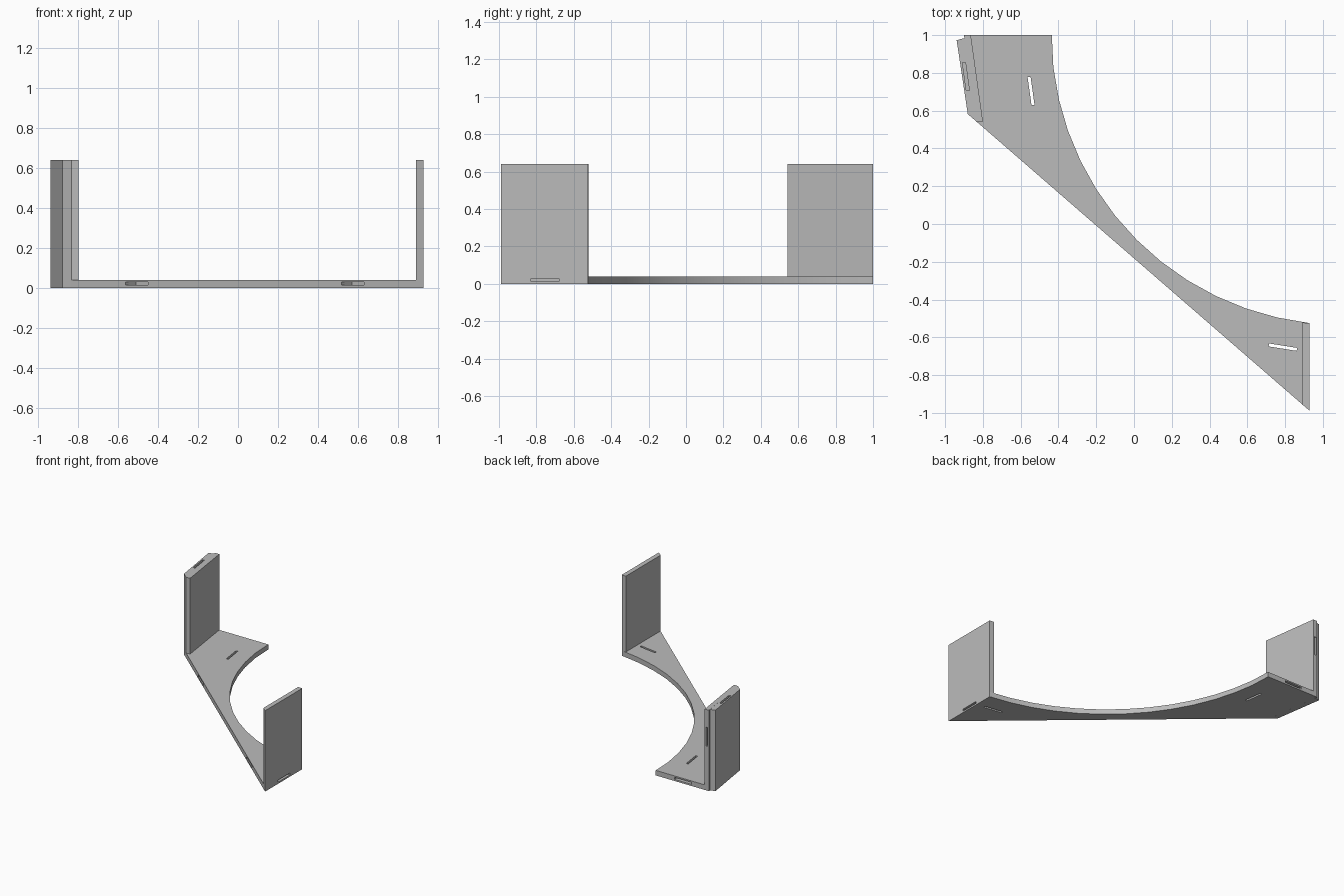
import bpy, bmesh, math
from mathutils import Matrix

cube = bpy.data.objects.get("Cube")
if cube:
    bpy.data.objects.remove(cube, do_unlink=True)

grey = bpy.data.materials.new("plain grey")
grey.use_nodes = True
grey.diffuse_color = (0.5, 0.5, 0.5, 1)
grey.node_tree.nodes["Principled BSDF"].inputs["Base Color"].default_value = (0.5, 0.5, 0.5, 1)

THICK, HEIGHT = 0.04, 0.64
SLOT, GAP, DEPTH = 0.15, 0.016, 0.16   # slot length, width, cutter depth (half is outside)


def add_object(name, bm):
    bmesh.ops.recalc_face_normals(bm, faces=bm.faces)
    mesh = bpy.data.meshes.new(name)
    bm.to_mesh(mesh)
    bm.free()
    mesh.materials.append(grey)
    obj = bpy.data.objects.new(name, mesh)
    bpy.context.collection.objects.link(obj)
    return obj


def prism(name, outline, z0, z1):
    """Extrude a plan outline from z0 to z1."""
    bm = bmesh.new()
    face = bm.faces.new([bm.verts.new((x, y, z0)) for x, y in outline])
    ext = bmesh.ops.extrude_face_region(bm, geom=[face])
    top = [v for v in ext["geom"] if isinstance(v, bmesh.types.BMVert)]
    bmesh.ops.translate(bm, verts=top, vec=(0, 0, z1 - z0))
    return add_object(name, bm)


def activate(obj):
    bpy.ops.object.select_all(action='DESELECT')
    obj.select_set(True)
    bpy.context.view_layer.objects.active = obj


def cut_slot(obj, centre, size, degrees=0):
    """Cut a box-shaped slot, turned about z."""
    bm = bmesh.new()
    turn = Matrix.Rotation(math.radians(degrees), 4, 'Z')
    bmesh.ops.create_cube(bm, size=1, matrix=Matrix.Translation(centre) @ turn @ Matrix.Diagonal((*size, 1)))
    cutter = add_object("slot_cutter", bm)
    cutter.hide_render = True
    mod = obj.modifiers.new("slot", 'BOOLEAN')
    mod.operation, mod.solver, mod.object = 'DIFFERENCE', 'EXACT', cutter
    activate(obj)
    bpy.ops.object.modifier_apply(modifier=mod.name)
    bpy.data.objects.remove(cutter, do_unlink=True)


# Straight long edge of the plate
def long_edge(x):
    return 0.582 - 0.868 * (x + 0.88)


# Base plate: concave arc on one side, straight edge on the other
arc = []
for i in range(14):
    a = math.radians(180.2 + 83.3 * i / 13)
    arc.append((1.102 + 1.539 * math.cos(a), 1.005 + 1.539 * math.sin(a)))
arc[0], arc[-1] = (-0.435, 1.0), (0.93, -0.525)
plate = prism("base_plate", [(-0.90, 1.0)] + arc + [(0.93, long_edge(0.93)), (-0.835, 0.543)], 0, THICK)

# Slots through the plate
cut_slot(plate, (-0.545, 0.704, 0.02), (SLOT, GAP, DEPTH), 98)
cut_slot(plate, (0.788, -0.652, 0.02), (SLOT, GAP, DEPTH), -9)
# Pockets in the long edge, the right edge and the back edge
for x in (-0.507, 0.575):
    cut_slot(plate, (x, long_edge(x), 0.021), (SLOT, DEPTH, GAP), -41)
cut_slot(plate, (0.93, -0.755, 0.021), (DEPTH, SLOT, GAP))
cut_slot(plate, (-0.675, 1.0, 0.021), (SLOT, DEPTH, GAP))

# Upright wall at the +x end
left_wall = prism("left_wall", [(0.893, long_edge(0.893)), (0.93, long_edge(0.93)),
                                (0.93, -0.525), (0.893, -0.522)], THICK, HEIGHT)

# Double upright wall at the -x end
inner_wall = prism("right_inner_wall", [(-0.835, 0.543), (-0.80, 0.543), (-0.864, 1.0), (-0.90, 1.0)],
                   THICK, HEIGHT)
cut_slot(inner_wall, (-0.882, 1.0, 0.425), (DEPTH, GAP, SLOT), 98)

outer_wall = prism("right_outer_wall", [(-0.88, 0.582), (-0.835, 0.543), (-0.898, 0.984), (-0.939, 0.973)],
                   0, HEIGHT)
cut_slot(outer_wall, (-0.89, 0.781, HEIGHT), (SLOT, GAP, DEPTH), 98)

for obj in (plate, left_wall, inner_wall, outer_wall):
    activate(obj)
    bpy.ops.object.shade_smooth_by_angle(angle=math.radians(30))
